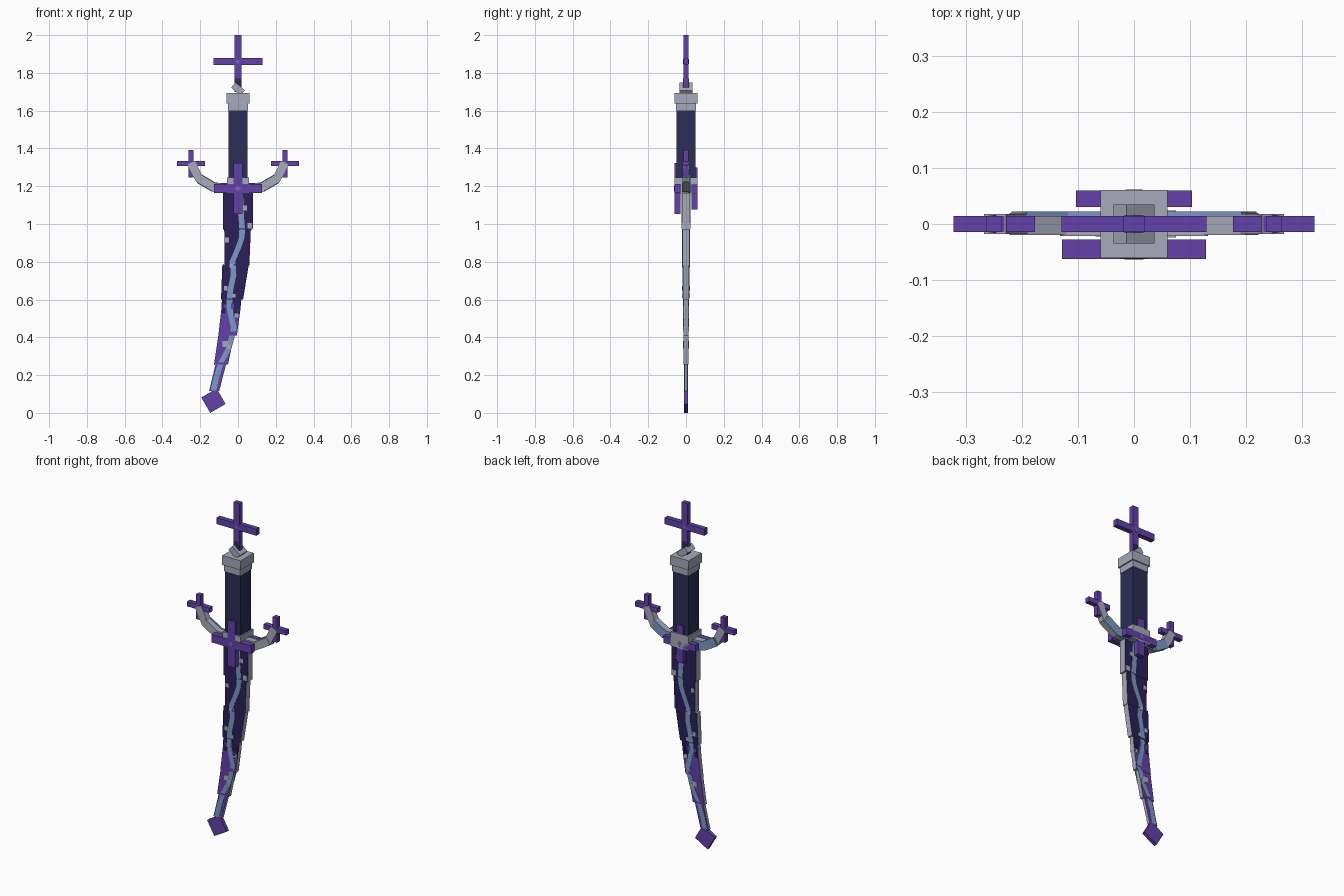
import bpy, bmesh, math
from mathutils import Matrix, Vector

if "Cube" in bpy.data.objects:
    bpy.data.objects.remove(bpy.data.objects["Cube"])


def colour(name, r, g, b):
    m = bpy.data.materials.new(name)
    m.diffuse_color = (r, g, b, 1)
    m.use_nodes = True
    m.node_tree.nodes["Principled BSDF"].inputs["Base Color"].default_value = m.diffuse_color
    return m


INDIGO = colour("dark indigo", 0.024, 0.014, 0.105)
PURPLE = colour("purple", 0.125, 0.052, 0.40)
LILAC = colour("lilac", 0.22, 0.13, 0.50)
BLUE = colour("river blue", 0.20, 0.32, 0.56)
GREY = colour("pale grey", 0.39, 0.41, 0.49)
GRIP = colour("grip navy", 0.026, 0.026, 0.095)


def finish(name, bm, *mats):
    bmesh.ops.recalc_face_normals(bm, faces=bm.faces)
    me = bpy.data.meshes.new(name)
    bm.to_mesh(me)
    bm.free()
    for m in mats:
        me.materials.append(m)
    ob = bpy.data.objects.new(name, me)
    bpy.context.collection.objects.link(ob)
    return ob


def add_box(bm, centre, size, turn=0.0):
    mat = (Matrix.Translation(centre) @ Matrix.Rotation(math.radians(turn), 4, 'Y')
           @ Matrix.Diagonal((*size, 1)))
    bmesh.ops.create_cube(bm, size=1, matrix=mat)


def box(name, centre, size, mat, turn=0.0):
    bm = bmesh.new()
    add_box(bm, centre, size, turn)
    return finish(name, bm, mat)


def add_slab(bm, pts, y0, y1):
    """Extrude an outline in x, z between two depths."""
    a = [bm.verts.new((x, y0, z)) for x, z in pts]
    b = [bm.verts.new((x, y1, z)) for x, z in pts]
    bm.faces.new(a)
    bm.faces.new(b[::-1])
    n = len(pts)
    for i in range(n):
        bm.faces.new((a[i], b[i], b[(i + 1) % n], a[(i + 1) % n]))


def star_cross(name, x, y, z, arm, tall, width, depth):
    """Four-armed star with a turned block in its middle."""
    bm = bmesh.new()
    add_box(bm, (x, y, z), (arm, depth, width))
    add_box(bm, (x, y, z), (width, depth * 0.98, tall))
    add_box(bm, (x, y, z), (width * 1.25, depth * 0.9, width * 1.25), 45)
    finish(name, bm, PURPLE)
    box(name + "_centre", (x, y, z), (width * 0.5, depth + 0.003, width * 0.5), LILAC, 45)


# Blade sections: top z, left x, right x, bottom z, left x, right x, half depth
SECTIONS = [
    (1.165, -0.080, 0.080, 0.970, -0.080, 0.078, 0.021, INDIGO),
    (0.975, -0.073, 0.068, 0.780, -0.070, 0.060, 0.019, INDIGO),
    (0.785, -0.083, 0.057, 0.600, -0.090, 0.027, 0.017, INDIGO),
    (0.605, -0.085, 0.018, 0.550, -0.088, 0.013, 0.014, INDIGO),
    (0.550, -0.088, 0.013, 0.410, -0.104, -0.006, 0.014, PURPLE),
    (0.430, -0.101, -0.017, 0.255, -0.127, -0.053, 0.012, PURPLE),
    (0.270, -0.116, -0.060, 0.115, -0.153, -0.100, 0.009, PURPLE),
]
for i, (zt, lt, rt, zb, lb, rb, h, mat) in enumerate(SECTIONS):
    bm = bmesh.new()
    add_slab(bm, [(lt, zt), (rt, zt), (rb, zb), (lb, zb)], -h, h)
    ob = finish(f"blade_section_{i + 1}", bm, mat, GREY)
    # Broad sides are painted, narrow edges are bare metal
    for p in ob.data.polygons:
        p.material_index = 0 if abs(p.normal.y) > 0.9 else 1
box("blade_tip", (-0.130, 0, 0.0645), (0.094, 0.02, 0.094), PURPLE, -30)


def half_depth(z):
    return max([s[6] for s in SECTIONS if s[3] - 0.002 <= z <= s[0] + 0.002])


# Winding blue river painted on both broad sides
RIVER = [(0.012, 1.16), (0.016, 1.05), (0.022, 0.975), (0.020, 0.93), (0.004, 0.88),
         (-0.030, 0.80), (-0.027, 0.785), (-0.024, 0.73), (-0.040, 0.65), (-0.045, 0.605),
         (-0.046, 0.56), (-0.036, 0.51), (-0.022, 0.45), (-0.026, 0.43), (-0.050, 0.34),
         (-0.080, 0.285), (-0.090, 0.268), (-0.115, 0.185), (-0.130, 0.118)]
bm = bmesh.new()
for (xa, za), (xb, zb) in zip(RIVER, RIVER[1:]):
    h = half_depth((za + zb) / 2)
    w = 0.015
    for s in (-1, 1):
        add_slab(bm, [(xa - w, za), (xa + w, za), (xb + w, zb), (xb - w, zb)],
                 s * (h - 0.002), s * (h + 0.002))
finish("river_inlay", bm, BLUE)


def flecks(name, spots, mat):
    bm = bmesh.new()
    for x, z, sx, sz in spots:
        h = half_depth(z)
        for s in (-1, 1):
            add_box(bm, (x, s * h, z), (sx, 0.006, sz))
    finish(name, bm, mat)


# Pale flecks and ragged colour change
flecks("pale_flecks", [(0.036, 1.085, 0.025, 0.025), (0.062, 0.99, 0.026, 0.03),
                       (-0.058, 0.915, 0.022, 0.025), (-0.034, 0.78, 0.02, 0.02),
                       (-0.065, 0.66, 0.02, 0.025), (-0.022, 0.62, 0.015, 0.02),
                       (-0.008, 0.515, 0.022, 0.022), (-0.068, 0.365, 0.028, 0.03),
                       (-0.050, 0.35, 0.018, 0.022)], GREY)
flecks("dark_teeth", [(-0.075, 0.54, 0.018, 0.03), (-0.015, 0.53, 0.02, 0.04),
                      (0.003, 0.54, 0.012, 0.05)], INDIGO)
flecks("purple_teeth", [(-0.068, 0.56, 0.016, 0.03), (-0.03, 0.565, 0.015, 0.03)], PURPLE)

# Guard block, grip and pommel
box("guard_block", (0, 0, 1.203), (0.116, 0.12, 0.085), GREY)
box("grip", (0, 0, 1.42), (0.10, 0.10, 0.37), GRIP)
box("pommel_lower", (0, 0, 1.625), (0.104, 0.108, 0.05), GREY)
box("pommel_upper", (0, 0, 1.665), (0.12, 0.122, 0.055), GREY)
box("pommel_link", (0, 0, 1.715), (0.065, 0.07, 0.036), GREY, 40)
box("pommel_stem", (0, 0, 1.735), (0.036, 0.03, 0.07), GRIP)

# Curved guard arms with a blue strip along the back
ARM = [(0.04, 1.190), (0.125, 1.193), (0.205, 1.24), (0.245, 1.32)]
for side, label in ((-1, "left"), (1, "right")):
    for i, (a, b) in enumerate(zip(ARM, ARM[1:])):
        d = Vector(b) - Vector(a)
        cx, cz = (a[0] + b[0]) / 2 * side, (a[1] + b[1]) / 2
        turn = -side * math.degrees(math.atan2(d.y, d.x))
        box(f"guard_arm_{label}_{i + 1}", (cx, 0, cz),
            (d.length + 0.012, 0.042 - 0.003 * i, 0.048 - 0.002 * i), GREY, turn)
        if i < 2:
            box(f"guard_arm_strip_{label}_{i + 1}", (cx, 0.018, cz),
                (d.length, 0.009, 0.052), BLUE, turn)
    star_cross(f"guard_star_{label}", side * 0.249, 0, 1.32, 0.146, 0.146, 0.028, 0.029)

# Large stars: guard front, guard back and top of the pommel
star_cross("guard_star_front", 0, -0.045, 1.188, 0.256, 0.27, 0.048, 0.034)
star_cross("guard_star_back", 0, 0.045, 1.188, 0.206, 0.22, 0.042, 0.030)
star_cross("pommel_star", 0, 0, 1.86, 0.258, 0.28, 0.038, 0.029)
